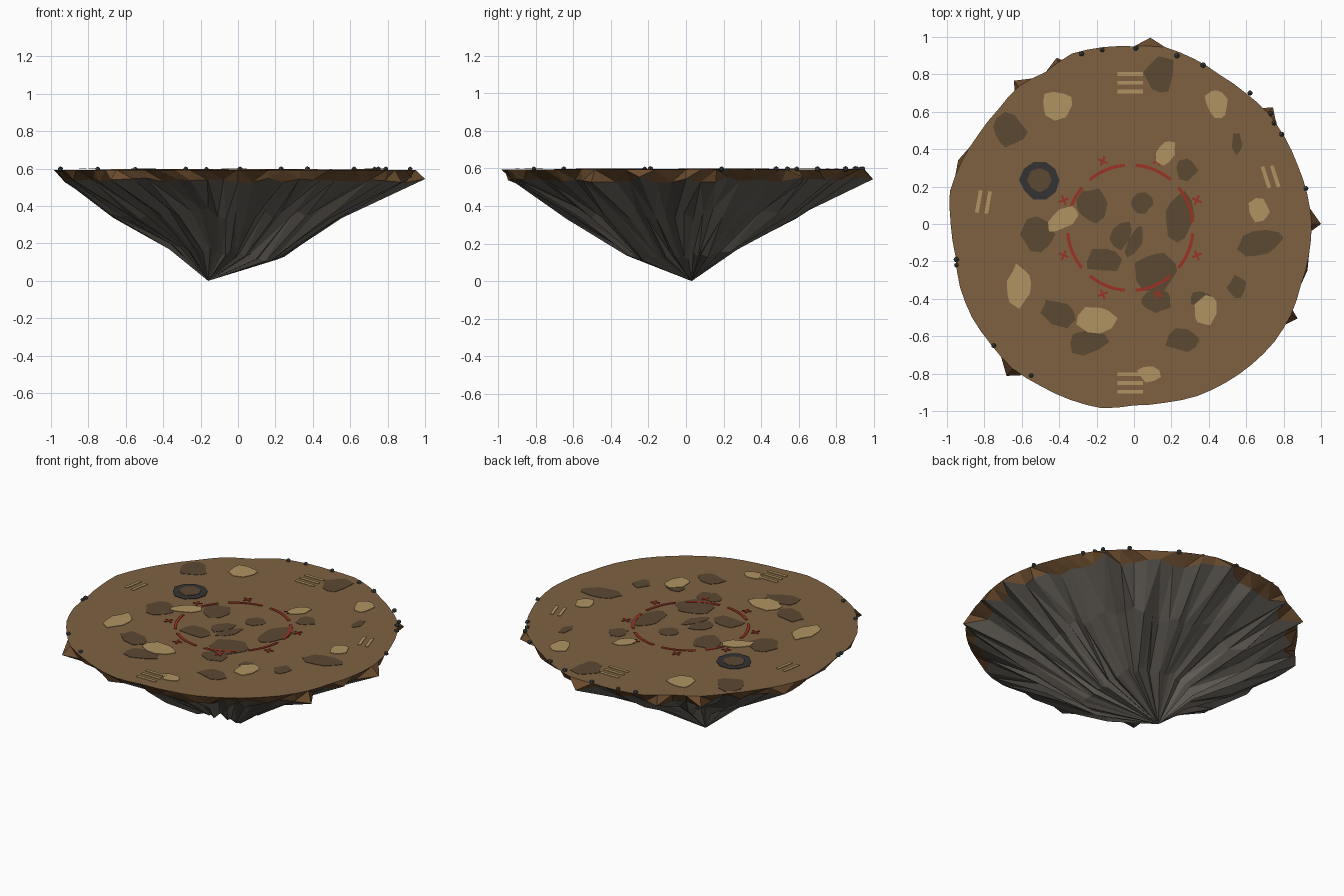
import bpy
import bmesh
import random
from math import sin, cos, radians
from mathutils import Vector, Matrix

random.seed(7)
if "Cube" in bpy.data.objects:
    bpy.data.objects.remove(bpy.data.objects["Cube"])

TOP = 0.594


def material(name, hex_code):
    """Flat material from a display colour, converted to linear."""
    srgb = [b / 255 for b in bytes.fromhex(hex_code)]
    linear = [((c + 0.055) / 1.055) ** 2.4 for c in srgb]
    mat = bpy.data.materials.new(name)
    mat.use_nodes = True
    mat.diffuse_color = (*linear, 1)
    shader = next(n for n in mat.node_tree.nodes if n.type == "BSDF_PRINCIPLED")
    shader.inputs["Base Color"].default_value = (*linear, 1)
    shader.inputs["Roughness"].default_value = 0.9
    return mat


soil = material("soil brown", "7f6142")
rim_earth = material("rim earth", "6b4c2e")
rock = material("underside rock", "69645c")
mud = material("dark mud", "5c4832")
sand = material("pale sand", "b09462")
red = material("faded red", "9a3224")
scorch = material("scorched black", "353434")
stone = material("pebble grey", "4b4e4e")


def finish(name, bm, *mats):
    bmesh.ops.recalc_face_normals(bm, faces=bm.faces)
    mesh = bpy.data.meshes.new(name)
    bm.to_mesh(mesh)
    bm.free()
    for mat in mats:
        mesh.materials.append(mat)
    obj = bpy.data.objects.new(name, mesh)
    bpy.context.collection.objects.link(obj)
    return obj


def polar(r, degrees, centre=(0, 0), z=0.0):
    a = radians(degrees)
    return Vector((centre[0] + r * cos(a), centre[1] + r * sin(a), z))


def plate(bm, outline, z, depth=0.003):
    """Thin flat plate with its upper face at height z."""
    face = bm.faces.new([bm.verts.new((p[0], p[1], z)) for p in outline])
    face.normal_update()
    if face.normal.z < 0:
        face.normal_flip()
    low = bmesh.ops.extrude_face_region(bm, geom=[face], use_keep_orig=True)
    moved = [v for v in low["geom"] if isinstance(v, bmesh.types.BMVert)]
    bmesh.ops.translate(bm, verts=moved, vec=(0, 0, -depth))


def bar(bm, centre, length, width, degrees, z):
    turn = Matrix.Rotation(radians(degrees), 2)
    corners = [(-1, -1), (1, -1), (1, 1), (-1, 1)]
    pts = [turn @ Vector((u * length / 2, v * width / 2)) + Vector(centre)
           for u, v in corners]
    plate(bm, pts, z)


# Island body: flat top, ragged earth rim, folded rock cone
outline = [95, 94, 93, 93, 93, 92, 92, 94, 96, 95, 96, 97, 94, 96, 95, 96, 98, 100,
           98, 97, 99, 100, 100, 101, 100, 100, 100, 97, 97, 98, 98, 98, 98, 97, 95, 95]
spikes = {0: 1.0, 40: 0.97, 85: 1.0, 115: 0.98, 130: 1.0, 160: 1.0,
          230: 1.06, 330: 1.01, 345: 0.96}
STEP = 5


def build_island():
    bm = bmesh.new()
    rings = [[], [], [], []]
    for i in range(360 // STEP):
        angle = i * STEP
        a = radians(angle)
        before, after = outline[i // 2], outline[(i + 1) // 2 % len(outline)]
        edge = (before + after) / 200
        fold = random.uniform(-1, 1)
        lip = spikes.get(angle, edge * random.uniform(0.9, 0.985))
        rings[0].append(polar(edge, angle, z=TOP))
        rings[1].append(polar(lip, angle, z=random.uniform(0.525, 0.555)))
        rings[2].append(polar(0.61 + 0.05 * fold + random.uniform(-0.03, 0.03), angle,
                              (-0.01, -0.01), 0.36 + random.uniform(-0.03, 0.03)))
        rings[3].append(polar(0.29 + 0.04 * fold, angle, (-0.04, -0.01),
                              0.16 - 0.03 * cos(a) + 0.02 * sin(a)
                              + random.uniform(-0.02, 0.02)))
    rings = [[bm.verts.new(p) for p in ring] for ring in rings]
    bm.faces.new(rings[0]).material_index = 0
    count = len(rings[0])
    apex = bm.verts.new((-0.16, 0.03, 0))
    for i in range(count):
        j = (i + 1) % count
        for level in range(3):
            p, q = rings[level], rings[level + 1]
            if random.random() < 0.5:
                tris = [(p[i], p[j], q[i]), (p[j], q[j], q[i])]
            else:
                tris = [(p[i], p[j], q[j]), (p[i], q[j], q[i])]
            for tri in tris:
                bm.faces.new(tri).material_index = 1 if level == 0 else 2
        bm.faces.new((rings[3][i], rings[3][j], apex)).material_index = 2
    finish("island_body", bm, soil, rim_earth, rock)


build_island()


# Irregular ground patches: x, y, half width, half height, turn (hundredths, degrees)
def patches(name, rows, mat, z):
    bm = bmesh.new()
    for k, (x, y, w, h, turn) in enumerate(rows):
        spin = Matrix.Rotation(radians(turn), 2)
        sides = random.randint(8, 11)
        pts = []
        for s in range(sides):
            r = random.uniform(0.8, 1.15) / 100
            p = polar(r, (s + random.uniform(-0.25, 0.25)) * 360 / sides)
            pts.append(spin @ Vector((p.x * w, p.y * h)) + Vector((x, y)) / 100)
        plate(bm, pts, z + k * 0.00003)
    finish(name, bm, mat)


patches("mud_patches", [
    (-67, 50, 9, 9, 0), (14, 80, 8, 11, 0), (55, 43, 3, 6, 0), (-52, -6, 9, 9, -30),
    (-23, 10, 8, 9, 0), (4, 11, 6, 6, 0), (28, 29, 6, 6, 0), (24, 4, 8, 13, 0),
    (-16, -19, 10, 7, 0), (-7, -6, 8, 6, 60), (0, -10, 4, 9, -30), (12, -26, 11, 11, 0),
    (12, -41, 9, 6, 0), (36, -40, 7, 4, 0), (55, -34, 5, 6, 0), (26, -62, 9, 6, 0),
    (67, -10, 13, 7, 10), (-25, -63, 11, 7, 0), (-40, -48, 11, 6, -25)],
    mud, TOP + 0.002)
patches("sand_patches", [
    (-41, 64, 9, 8, 0), (44, 65, 6, 8, 20), (17, 38, 5, 8, -20), (67, 7, 6, 7, 0),
    (-38, 3, 10, 5, 30), (-61, -33, 7, 11, 0), (-20, -51, 10, 7, 0),
    (38, -46, 6, 10, -15), (8, -80, 6, 5, -20)],
    sand, TOP + 0.005)

# Dashed red circle with a cross outside each dash
MID = (-0.02, -0.02)
bm = bmesh.new()
for k in range(8):
    sweep = [k * 45 + 5 + 5 * s for s in range(8)]
    inner = [polar(0.327, a, MID) for a in sweep]
    outer = [polar(0.344, a, MID) for a in sweep]
    plate(bm, inner + outer[::-1], TOP + 0.004)
finish("dashed_circle", bm, red)

bm = bmesh.new()
for k in range(8):
    heading = k * 45 + 22.5
    for tilt in (-45, 45):
        bar(bm, polar(0.385, heading, MID).xy, 0.055, 0.011, heading + tilt, TOP + 0.004)
finish("cross_marks", bm, red)

# Pale stripes at the four sides
bm = bmesh.new()
for side in (0.755, -0.85):
    for gap in (-0.047, 0, 0.047):
        bar(bm, (-0.02, side + gap), 0.135, 0.02, 0, TOP + 0.006)
for x, y, tilt in ((-0.83, 0.12, 80), (-0.78, 0.115, 80), (0.705, 0.25, 108),
                   (0.755, 0.255, 108)):
    bar(bm, (x, y), 0.12, 0.02, tilt, TOP + 0.006)
finish("ground_stripes", bm, sand)

# Scorched fire pit with a muddy middle
PIT = (-0.505, 0.235)
for name, size, sides, mat, z in (("fire_pit_ring", 0.107, 10, scorch, 0.004),
                                  ("fire_pit_middle", 0.066, 8, mud, 0.006)):
    bm = bmesh.new()
    plate(bm, [polar(size * random.uniform(0.92, 1.04), s * 360 / sides, PIT)
               for s in range(sides)], TOP + z)
    finish(name, bm, mat)

# Pebbles along the rim
pebbles = [(-28, 91), (-17, 93), (1, 94), (23, 90), (37, 85), (62, 70), (73, 59), (75, 54),
           (79, 48), (92, 19), (-95, -19), (-95, -22), (-75, -65), (-55, -81)]
bm = bmesh.new()
for x, y in pebbles:
    bmesh.ops.create_icosphere(bm, subdivisions=1, radius=random.uniform(0.013, 0.017),
                               matrix=Matrix.Translation((x / 100, y / 100, TOP + 0.003)))
finish("rim_pebbles", bm, stone)
